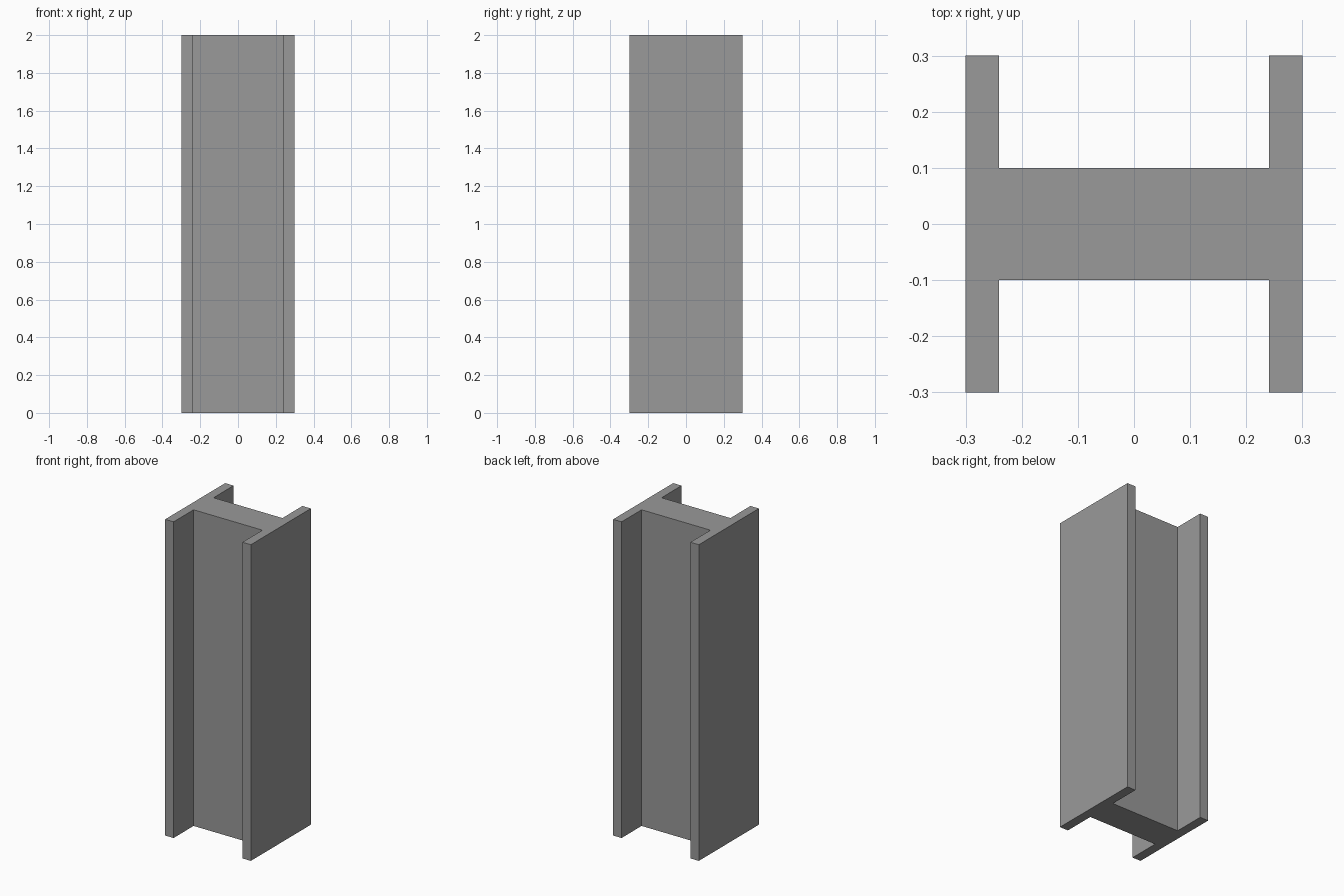
import bpy
import bmesh

if "Cube" in bpy.data.objects:
    bpy.data.objects.remove(bpy.data.objects["Cube"])

HEIGHT = 2.0
HALF = 0.30      # half width and half depth
INNER = 0.241    # inner face of each flange
WEB = 0.10       # half thickness of the web

# H-shaped cross-section: one quarter, then mirrored round to a closed loop
quarter = [(HALF, HALF), (INNER, HALF), (INNER, WEB)]
upper = quarter + [(-x, y) for x, y in reversed(quarter)]
profile = upper + [(x, -y) for x, y in reversed(upper)]

# Extrude the profile into the beam
bm = bmesh.new()
base = bm.faces.new([bm.verts.new((x, y, 0)) for x, y in profile])
result = bmesh.ops.extrude_face_region(bm, geom=[base], use_keep_orig=True)
top_verts = [g for g in result["geom"] if isinstance(g, bmesh.types.BMVert)]
bmesh.ops.translate(bm, verts=top_verts, vec=(0, 0, HEIGHT))
bmesh.ops.recalc_face_normals(bm, faces=bm.faces)

mesh = bpy.data.meshes.new("h_beam")
bm.to_mesh(mesh)
bm.free()
beam = bpy.data.objects.new("h_beam", mesh)
bpy.context.collection.objects.link(beam)

# Dark grey steel
steel = bpy.data.materials.new("dark_steel")
steel.diffuse_color = (0.32, 0.32, 0.32, 1)
steel.use_nodes = True
steel.node_tree.nodes["Principled BSDF"].inputs["Base Color"].default_value = steel.diffuse_color
mesh.materials.append(steel)
